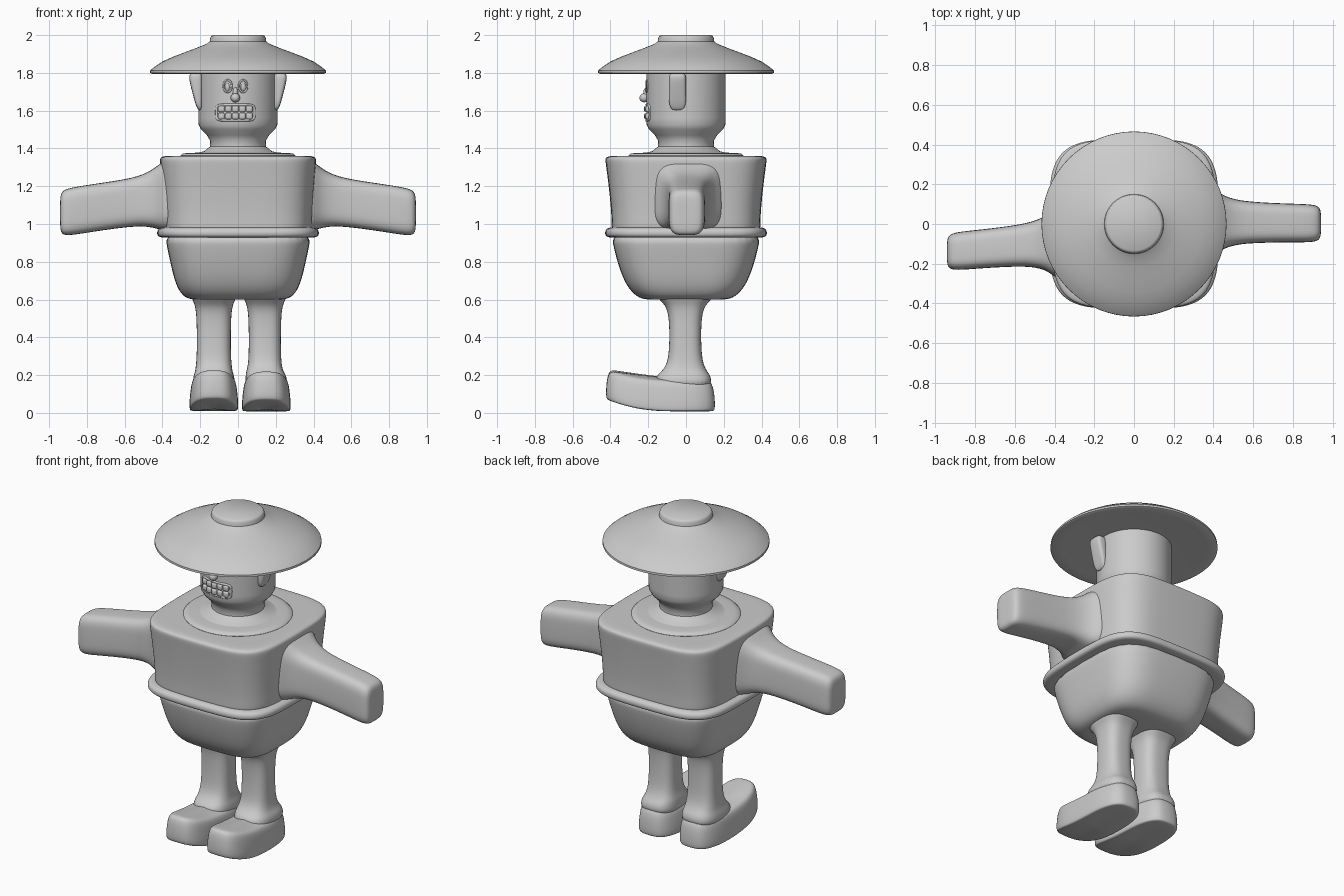
import bpy, bmesh
from math import sin, cos, pi, copysign
from mathutils import Vector

cube = bpy.data.objects.get("Cube")
if cube:
    bpy.data.objects.remove(cube)

grey = bpy.data.materials.new("plain_grey")
grey.use_nodes = True
grey.diffuse_color = (0.6, 0.6, 0.6, 1)
grey.node_tree.nodes["Principled BSDF"].inputs["Base Color"].default_value = (0.6, 0.6, 0.6, 1)


def add_object(name, bm, levels=0):
    """Turn a bmesh into a smooth grey object."""
    bmesh.ops.recalc_face_normals(bm, faces=bm.faces)
    mesh = bpy.data.meshes.new(name)
    bm.to_mesh(mesh)
    bm.free()
    mesh.materials.append(grey)
    ob = bpy.data.objects.new(name, mesh)
    bpy.context.collection.objects.link(ob)
    if levels:
        sub = ob.modifiers.new("smooth", "SUBSURF")
        sub.levels = sub.render_levels = levels
    bpy.ops.object.select_all(action="DESELECT")
    ob.select_set(True)
    bpy.context.view_layer.objects.active = ob
    if levels:
        bpy.ops.object.shade_smooth()
    else:
        bpy.ops.object.shade_smooth_by_angle(angle=0.7)
    return ob


def power(v, e):
    return copysign(abs(v) ** (2 / e), v)


def loft(name, rings, e=2, axis="z", sides=32, levels=2, bend=None):
    """Rings are (position, centre u, centre v, radius u, radius v) along an axis."""
    bm = bmesh.new()
    loops = []
    for t, cu, cv, ru, rv in rings:
        loop = []
        for i in range(sides):
            a = 2 * pi * i / sides
            u, v = cu + ru * power(cos(a), e), cv + rv * power(sin(a), e)
            p = Vector((u, v, t)) if axis == "z" else Vector((t, u, v))
            loop.append(bm.verts.new(bend(p) if bend else p))
        loops.append(loop)
    for a, b in zip(loops, loops[1:]):
        for i in range(sides):
            j = (i + 1) % sides
            bm.faces.new((a[i], a[j], b[j], b[i]))
    bm.faces.new(loops[0][::-1])
    bm.faces.new(loops[-1])
    return add_object(name, bm, levels)


def lathe(name, profile, levels=0):
    return loft(name, [(z, 0, 0, r, r) for r, z in profile], sides=64, levels=levels)


# hat with a wide brim and flat crown
lathe("hat", [(0.15, 1.80), (0.40, 1.80), (0.455, 1.795), (0.466, 1.80), (0.465, 1.812),
              (0.445, 1.83), (0.40, 1.86), (0.345, 1.885), (0.28, 1.91), (0.22, 1.932),
              (0.17, 1.952), (0.15, 1.965), (0.147, 1.985), (0.143, 1.994), (0.134, 2.0)])

# head and neck
lathe("head", [(0.29, 1.36), (0.24, 1.372), (0.18, 1.385), (0.148, 1.41), (0.147, 1.44),
               (0.165, 1.47), (0.195, 1.50), (0.208, 1.525), (0.209, 1.56), (0.209, 1.81)])

# collar
lathe("collar", [(0.28, 1.34), (0.30, 1.35), (0.305, 1.362), (0.295, 1.372),
                 (0.27, 1.376), (0.20, 1.378)])

# jacket, belt and trousers
loft("jacket", [(0.95, 0, 0, 0.38, 0.39), (0.97, 0, 0, 0.395, 0.395),
                (1.05, 0, 0, 0.395, 0.395), (1.2, 0, 0, 0.405, 0.41),
                (1.32, 0, 0, 0.415, 0.426), (1.35, 0, 0, 0.415, 0.43),
                (1.361, 0, 0, 0.395, 0.41), (1.361, 0, 0, 0.33, 0.34),
                (1.361, 0, 0, 0.2, 0.2)], e=4)
loft("belt", [(0.93, 0, 0, 0.36, 0.36), (0.927, 0, 0, 0.415, 0.415),
              (0.94, 0, 0, 0.43, 0.43), (0.965, 0, 0, 0.43, 0.43),
              (0.982, 0, 0, 0.415, 0.415), (0.985, 0, 0, 0.36, 0.36)], e=4)
loft("trousers", [(0.6, 0, 0, 0.10, 0.08), (0.598, 0, 0, 0.22, 0.19),
                  (0.605, 0, 0, 0.275, 0.245), (0.64, 0, 0, 0.31, 0.29),
                  (0.70, 0, 0, 0.337, 0.33), (0.8, 0, 0, 0.36, 0.365),
                  (0.9, 0, 0, 0.382, 0.39), (0.96, 0, 0, 0.385, 0.395)], e=3.6)

# arms: shoulder flare, straight sleeve, rounded blunt end
for name, s, y0, y1 in (("right_arm", -1, -0.095, -0.14), ("left_arm", 1, 0.01, 0.003)):
    stations = [(0.34, 1.15, 0.20, 0.19), (0.395, 1.15, 0.18, 0.185), (0.43, 1.14, 0.145, 0.165),
                (0.49, 1.127, 0.118, 0.138), (0.58, 1.112, 0.104, 0.127), (0.75, 1.088, 0.098, 0.126),
                (0.88, 1.067, 0.097, 0.127), (0.925, 1.06, 0.09, 0.12), (0.94, 1.058, 0.07, 0.098),
                (0.942, 1.058, 0.035, 0.05)]
    rings = []
    for x, z, ry, rz in stations:
        f = (x - 0.43) / 0.5
        rings.append((s * x, y0 + (y1 - y0) * f, z, ry, rz))
    loft(name, rings, e=4, axis="x")

# legs and shoes
for name, x, w, shoe_x, lift in (("right", -0.128, 0.09, -0.128, 0.012),
                                 ("left", 0.142, 0.085, 0.15, 0.0)):
    loft(name + "_leg", [(0.12, shoe_x, -0.01, 0.115, 0.145), (0.19, shoe_x, -0.015, 0.11, 0.15),
                         (0.215, x, -0.01, 0.10, 0.125), (0.25, x, -0.005, w + 0.005, 0.10),
                         (0.31, x, -0.004, w, 0.086), (0.45, x, -0.004, w, 0.083),
                         (0.54, x, -0.004, w + 0.004, 0.092), (0.58, x, -0.004, w + 0.014, 0.115),
                         (0.61, x, -0.004, w + 0.03, 0.15), (0.65, x, -0.004, w + 0.03, 0.15)], e=2.8)

    def raise_toe(p):
        p.z += 0.6 * max(0, -0.1 - p.y) ** 2 + lift * (0.15 - p.y)
        return p

    c = -0.135
    loft(name + "_shoe", [(0.008, shoe_x, c, 0.06, 0.18), (0.008, shoe_x, c, 0.12, 0.275),
                          (0.012, shoe_x, c, 0.129, 0.288), (0.05, shoe_x, c, 0.13, 0.29),
                          (0.11, shoe_x, c, 0.124, 0.285), (0.15, shoe_x, c, 0.118, 0.275),
                          (0.172, shoe_x, c, 0.105, 0.258), (0.178, shoe_x, c, 0.07, 0.2)],
         e=3, bend=raise_toe)

# ears, tapering towards the lobe
for name, s in (("right_ear", -1), ("left_ear", 1)):
    loft(name, [(1.60, s * 0.2, -0.045, 0.01, 0.03), (1.63, s * 0.207, -0.045, 0.017, 0.045),
                (1.68, s * 0.213, -0.045, 0.025, 0.047), (1.76, s * 0.222, -0.045, 0.037, 0.047),
                (1.79, s * 0.224, -0.045, 0.036, 0.045), (1.80, s * 0.22, -0.045, 0.02, 0.03)],
         e=3.5, sides=16)


# face details follow the round head
FACE = -0.014


def on_face(x, z, out=0.0):
    r = 0.209 + out
    return Vector((x, -(r * r - x * x) ** 0.5, z))


def face_loop(name, x, z, rx, rz, e, thick):
    curve = bpy.data.curves.new(name, "CURVE")
    curve.dimensions = "3D"
    curve.bevel_depth = thick
    curve.bevel_resolution = 2
    line = curve.splines.new("POLY")
    line.points.add(31)
    line.use_cyclic_u = True
    for i, pt in enumerate(line.points):
        a = 2 * pi * i / 32
        pt.co = (*on_face(x + rx * power(cos(a), e), z + rz * power(sin(a), e)), 1)
    curve.materials.append(grey)
    ob = bpy.data.objects.new(name, curve)
    bpy.context.collection.objects.link(ob)


def ball(name, co, scale):
    bm = bmesh.new()
    bmesh.ops.create_uvsphere(bm, u_segments=20, v_segments=12, radius=1)
    bmesh.ops.scale(bm, vec=scale, verts=bm.verts)
    bmesh.ops.translate(bm, vec=co, verts=bm.verts)
    add_object(name, bm)


for name, s in (("right_eye", -1), ("left_eye", 1)):
    face_loop(name + "_rim", FACE + s * 0.041, 1.73, 0.022, 0.032, 2, 0.005)
    ball(name, on_face(FACE + s * 0.041, 1.725, -0.004), (0.014, 0.009, 0.022))

ball("nose_tip", on_face(FACE, 1.668, 0.012), (0.025, 0.026, 0.024))
ball("nose_bridge", on_face(FACE, 1.69, 0.0), (0.014, 0.018, 0.034))

# mouth: lips around two rows of teeth
face_loop("lips", FACE, 1.59, 0.1, 0.041, 6, 0.007)
bm = bmesh.new()
for row in (-1, 1):
    for col in range(-2, 3):
        verts = bmesh.ops.create_cube(bm, size=1)["verts"]
        bmesh.ops.scale(bm, vec=(0.034, 0.024, 0.034), verts=verts)
        bmesh.ops.translate(bm, vec=on_face(FACE + col * 0.037, 1.59 + row * 0.019, 0.001), verts=verts)
bmesh.ops.bevel(bm, geom=bm.edges[:], offset=0.009, segments=3, profile=0.5, affect="EDGES")
add_object("teeth", bm)
